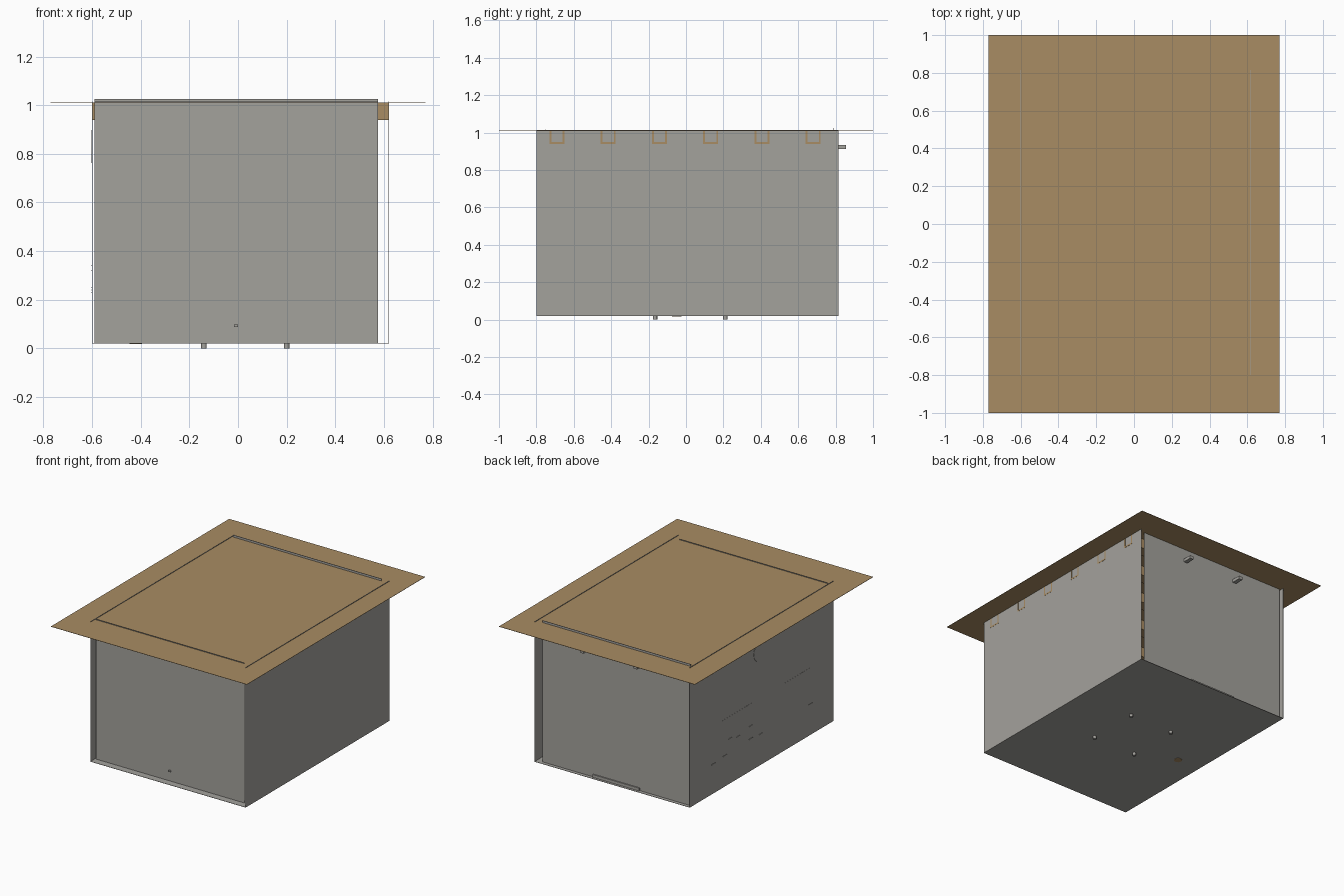
import bpy, bmesh, math
from mathutils import Matrix

if "Cube" in bpy.data.objects:
    bpy.data.objects.remove(bpy.data.objects["Cube"])


def material(name, rgb):
    m = bpy.data.materials.new(name)
    m.diffuse_color = (*rgb, 1)
    m.use_nodes = True
    m.node_tree.nodes["Principled BSDF"].inputs["Base Color"].default_value = m.diffuse_color
    return m


GREY = material("warm grey", (0.37, 0.36, 0.335))
BROWN = material("wood brown", (0.395, 0.262, 0.125))


def finish(name, bm, mat):
    me = bpy.data.meshes.new(name)
    bmesh.ops.recalc_face_normals(bm, faces=bm.faces)
    bm.to_mesh(me)
    bm.free()
    me.materials.append(mat)
    ob = bpy.data.objects.new(name, me)
    bpy.context.collection.objects.link(ob)
    return ob


def box(name, x, y, z, mat):
    """Box from (min, max) ranges."""
    bm = bmesh.new()
    size = [r[1] - r[0] for r in (x, y, z)]
    mid = [(r[0] + r[1]) / 2 for r in (x, y, z)]
    bmesh.ops.create_cube(bm, size=1, matrix=Matrix.Translation(mid) @ Matrix.Diagonal((*size, 1)))
    return finish(name, bm, mat)


def cylinder(name, center, radius, depth, axis, mat, sides=24):
    bm = bmesh.new()
    turn = {"X": Matrix.Rotation(math.pi / 2, 4, "Y"),
            "Y": Matrix.Rotation(math.pi / 2, 4, "X"),
            "Z": Matrix.Identity(4)}[axis]
    bmesh.ops.create_cone(bm, cap_ends=True, segments=sides, radius1=radius, radius2=radius,
                          depth=depth, matrix=Matrix.Translation(center) @ turn)
    ob = finish(name, bm, mat)
    with bpy.context.temp_override(object=ob, active_object=ob, selected_objects=[ob],
                                   selected_editable_objects=[ob]):
        bpy.ops.object.shade_smooth_by_angle(angle=math.radians(40))
    return ob


def channel(name, y, x0, x1, z0, z1, half, t, mat):
    """U-shaped joist swept along x."""
    prof = [(-half, z1), (-half, z0), (half, z0), (half, z1),
            (half - t, z1), (half - t, z0 + t), (-half + t, z0 + t), (-half + t, z1)]
    bm = bmesh.new()
    face = bm.faces.new([bm.verts.new((x0, y + a, b)) for a, b in prof])
    new = bmesh.ops.extrude_face_region(bm, geom=[face])["geom"]
    bmesh.ops.translate(bm, vec=(x1 - x0, 0, 0),
                        verts=[v for v in new if isinstance(v, bmesh.types.BMVert)])
    return finish(name, bm, mat)


T = 0.002  # sheet thickness

# Broad top sheet
box("top_sheet", (-0.77, 0.77), (-1, 1), (1.009, 1.009 + T), BROWN)

# Box panels: side walls and floor run past the inset front and back walls
box("floor", (-0.6, 0.62), (-0.8, 0.815), (0.02, 0.02 + T), GREY)
box("left_wall", (-0.6, -0.6 + T), (-0.8, 0.815), (0.02, 1.015), GREY)
box("right_wall", (0.62 - T, 0.62), (-0.8, 0.815), (0.02, 1.015), GREY)
box("front_wall", (-0.59, 0.575), (-0.75, -0.75 + T), (0.02, 1.016), GREY)
box("back_wall", (-0.59, 0.575), (0.79 - T, 0.79), (0.02, 1.026), GREY)

# Joists under the sheet, their ends just showing in the right wall
for i in range(6):
    channel(f"joist_{i + 1}", -0.69 + 0.274 * i, -0.599, 0.621, 0.94, 1.0095, 0.04, 0.01, BROWN)

# Feet
for x in (-0.14, 0.20):
    for y in (-0.165, 0.21):
        cylinder("foot", (x, y, 0.0105), 0.0115, 0.021, "Z", GREY, 16)

# Round plug in the floor
cylinder("floor_plug", (-0.42, -0.05, 0.0195), 0.026, 0.003, "Z", BROWN)

# Back pegs and lower strip
for x in (-0.20, 0.22):
    box("back_peg", (x - 0.014, x + 0.014), (0.785, 0.855), (0.913, 0.935), GREY)
box("back_strip", (-0.19, 0.175), (0.788, 0.798), (0.022, 0.042), GREY)

# Small front peg
box("front_peg", (-0.016, 0.0), (-0.76, -0.749), (0.089, 0.099), GREY)

# Round port and fixing strips on the left wall
cylinder("left_port", (-0.6, 0.03, 0.83), 0.068, 0.004, "X", GREY, 32)
for y0, y1 in ((-0.54, -0.23), (0.11, 0.445)):
    box("left_shelf_edge", (-0.601, -0.598), (y0, y1), (0.493, 0.498), GREY)
for y, z in ((0.55, 0.23), (0.42, 0.24), (0.36, 0.34), (0.27, 0.32), (0.13, 0.34),
             (0.13, 0.25), (0.02, 0.24), (-0.54, 0.24)):
    box("left_fixing", (-0.603, -0.598), (y - 0.02, y + 0.02), (z - 0.002, z + 0.002), GREY)
